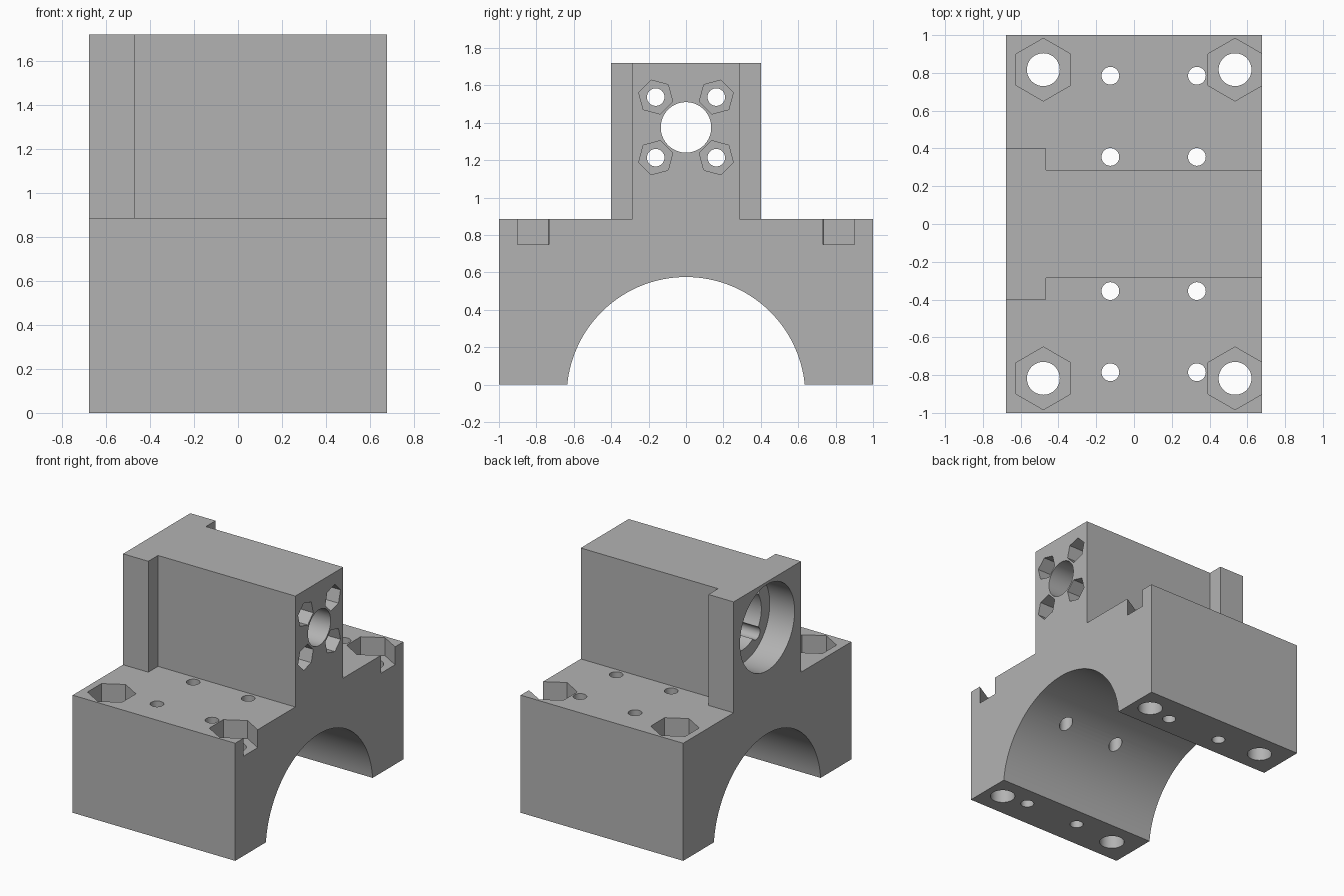
import bpy, bmesh
from math import sin, cos, pi, radians, acos
from mathutils import Vector

cube = bpy.data.objects.get("Cube")
if cube:
    bpy.data.objects.remove(cube, do_unlink=True)

X, FLOOR, TOP = 0.677, 0.885, 1.72      # half length, deck height, tower height
BORE_Z = 1.375

grey = bpy.data.materials.new("plain_grey")
grey.use_nodes = True
grey.diffuse_color = (0.45, 0.45, 0.45, 1)
grey.node_tree.nodes["Principled BSDF"].inputs["Base Color"].default_value = (0.45, 0.45, 0.45, 1)


def prism(name, outline, axis, start, end):
    """Extrude a 2D outline along x (outline is y, z) or z (outline is x, y)."""
    bm = bmesh.new()
    place = (lambda a, b: (start, a, b)) if axis == "x" else (lambda a, b: (a, b, start))
    face = bm.faces.new([bm.verts.new(place(a, b)) for a, b in outline])
    new = bmesh.ops.extrude_face_region(bm, geom=[face])["geom"]
    step = Vector((end - start, 0, 0)) if axis == "x" else Vector((0, 0, end - start))
    bmesh.ops.translate(bm, vec=step, verts=[v for v in new if isinstance(v, bmesh.types.BMVert)])
    bmesh.ops.recalc_face_normals(bm, faces=bm.faces)
    mesh = bpy.data.meshes.new(name)
    bm.to_mesh(mesh)
    bm.free()
    mesh.materials.append(grey)
    obj = bpy.data.objects.new(name, mesh)
    bpy.context.collection.objects.link(obj)
    return obj


def ring(a, b, radius, sides=48, turn=0):
    angles = [radians(turn) + 2 * pi * i / sides for i in range(sides)]
    return [(a + radius * cos(t), b + radius * sin(t)) for t in angles]


def combine(target, tool, operation="DIFFERENCE"):
    tool.hide_render = True
    mod = target.modifiers.new("cut", "BOOLEAN")
    mod.operation, mod.solver, mod.object = operation, "EXACT", tool
    bpy.context.view_layer.objects.active = target
    bpy.ops.object.modifier_apply(modifier=mod.name)
    bpy.data.objects.remove(tool, do_unlink=True)


# Base block with the arched underside
arch_r, arch_z = 0.638, -0.063
low = acos(0.635 / arch_r)
arch = [(arch_r * cos(t), arch_z + arch_r * sin(t))
        for t in (low + (pi - 2 * low) * i / 64 for i in range(65))]
arch[0], arch[-1] = (0.635, 0), (-0.635, 0)
block = prism("bearing_block", [(-1, FLOOR), (1, FLOOR), (1, 0)] + arch + [(-1, 0)], "x", -X, X)

# Tower with the wider end flange
flange_x, wide, narrow = -0.467, 0.4, 0.285
half_plan = [(-X, wide), (flange_x, wide), (flange_x, narrow), (X, narrow)]
plan = half_plan + [(x, -y) for x, y in reversed(half_plan)]
combine(block, prism("tower", plan, "z", 0.7, TOP), "UNION")

# Stepped bore: bearing seat, clearance bore, shaft hole
for radius, start, end in ((0.325, -1, -0.47), (0.225, -0.6, 0.3), (0.135, 0.2, 1)):
    combine(block, prism("bore", ring(0, BORE_Z, radius, 64), "x", start, end))

# Four long bolt holes around the bore, with nut pockets
for sy in (-1, 1):
    for sz in (-1, 1):
        y, z = 0.162 * sy, BORE_Z + 0.162 * sz
        combine(block, prism("bolt_hole", ring(y, z, 0.047, 32), "x", -0.55, 1))
        combine(block, prism("nut_pocket", ring(y, z, 0.094, 6, 45 * sy * sz + 90), "x", X - 0.12, 1))

# Deck: corner bolts with hexagon pockets, and small screw holes
for side in (-1, 1):
    for x in (-0.48, 0.535):
        y = 0.817 * side
        combine(block, prism("corner_hole", ring(x, y, 0.087), "z", -0.2, 1))
        combine(block, prism("corner_pocket", ring(x, y, 0.166, 6, 90), "z", 0.75, 1))
    for x in (-0.125, 0.333):
        for y in (0.355, 0.785):
            combine(block, prism("screw_hole", ring(x, y * side, 0.047, 32), "z", -0.2, 1))

# Tidy the flat faces and shade the bores smooth
bm = bmesh.new()
bm.from_mesh(block.data)
bmesh.ops.remove_doubles(bm, verts=bm.verts, dist=0.0001)
bmesh.ops.dissolve_limit(bm, angle_limit=radians(0.5), verts=bm.verts, edges=bm.edges)
bm.to_mesh(block.data)
bm.free()
bpy.ops.object.select_all(action="DESELECT")
block.select_set(True)
bpy.context.view_layer.objects.active = block
bpy.ops.object.shade_smooth_by_angle(angle=radians(30))
